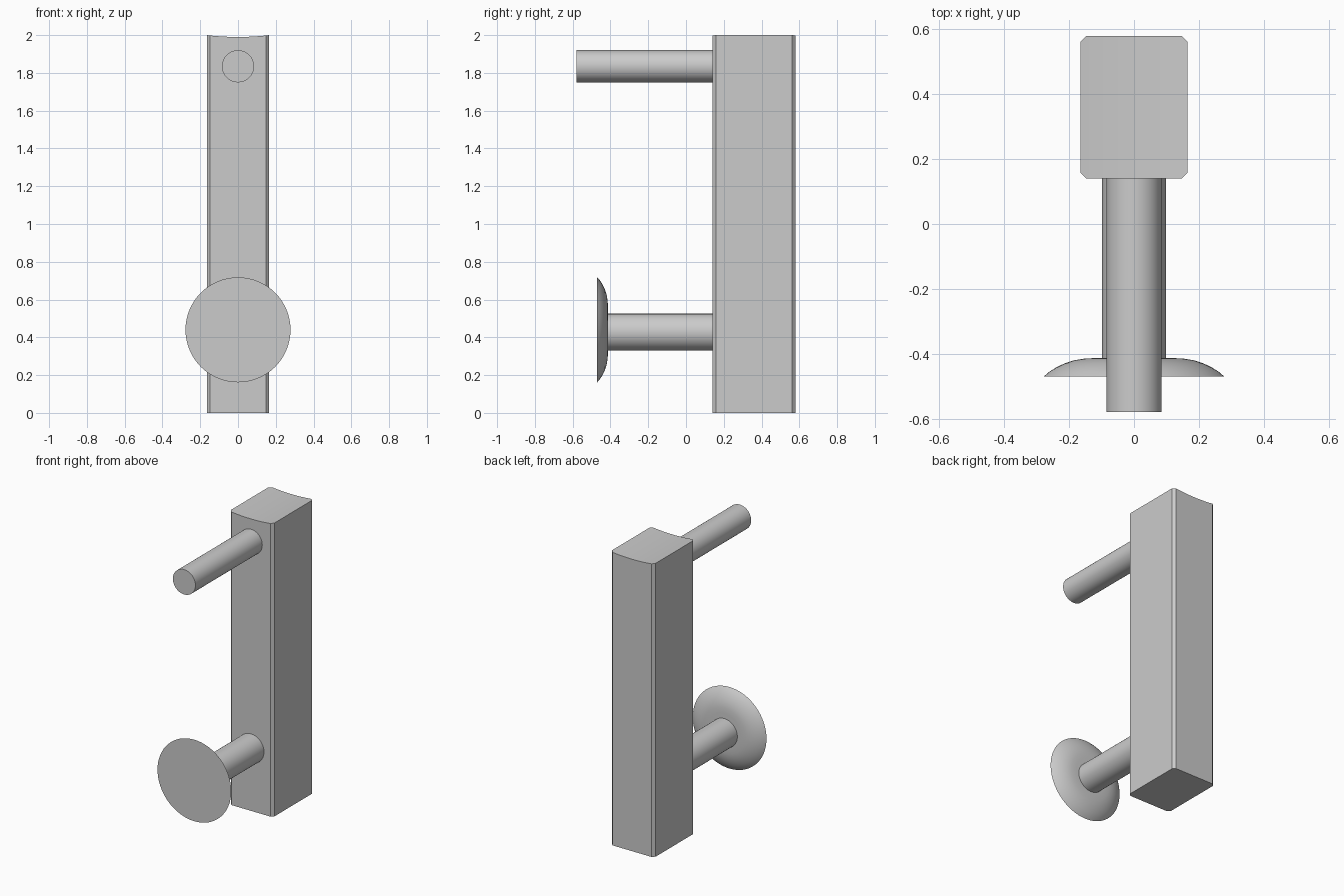
import bpy, bmesh, math
from mathutils import Matrix

cube = bpy.data.objects.get("Cube")
if cube:
    bpy.data.objects.remove(cube, do_unlink=True)

grey = bpy.data.materials.new("plain_grey")
grey.use_nodes = True
colour = (0.6, 0.6, 0.6, 1)
grey.diffuse_color = colour
grey.node_tree.nodes["Principled BSDF"].inputs["Base Color"].default_value = colour


def finish(name, bm):
    """Turn a bmesh into a named, shaded object."""
    bmesh.ops.recalc_face_normals(bm, faces=bm.faces)
    mesh = bpy.data.meshes.new(name)
    bm.to_mesh(mesh)
    bm.free()
    obj = bpy.data.objects.new(name, mesh)
    bpy.context.collection.objects.link(obj)
    mesh.materials.append(grey)
    bpy.ops.object.select_all(action='DESELECT')
    obj.select_set(True)
    bpy.context.view_layer.objects.active = obj
    bpy.ops.object.shade_smooth_by_angle(angle=math.radians(30))
    return obj


def lathe(name, profile, z, segments=64):
    """Revolve (radius, y) points around a front-to-back axis at height z."""
    bm = bmesh.new()
    rings = []
    for r, y in profile:
        angles = [math.tau * i / segments for i in range(segments)]
        rings.append([bm.verts.new((r * math.cos(a), y, z + r * math.sin(a))) for a in angles])
    for a, b in zip(rings, rings[1:]):
        for i in range(segments):
            j = (i + 1) % segments
            bm.faces.new((a[i], a[j], b[j], b[i]))
    bm.faces.new(rings[0])
    bm.faces.new(rings[-1])
    return finish(name, bm)


def post(half_x, front, back, height, chamfer, dip, steps=16):
    """Chamfered upright whose top is a shallow trough across its width."""
    inner = half_x - chamfer
    xs = [-inner + 2 * inner * i / steps for i in range(steps + 1)]
    outline = [(-half_x, front + chamfer)] + [(x, front) for x in xs]
    outline += [(half_x, front + chamfer), (half_x, back - chamfer)]
    outline += [(x, back) for x in reversed(xs)] + [(-half_x, back - chamfer)]
    bm = bmesh.new()
    low = [bm.verts.new((x, y, 0)) for x, y in outline]
    top = [bm.verts.new((x, y, height - dip * (1 - (x / half_x) ** 2))) for x, y in outline]
    n = len(outline)
    for i in range(n):
        j = (i + 1) % n
        bm.faces.new((low[i], low[j], top[j], top[i]))
    bm.faces.new(low)
    # The outline mirrors front to back, so opposite points join into strips
    for i in range(n // 2 - 1):
        bm.faces.new((top[i], top[i + 1], top[n - 2 - i], top[n - 1 - i]))
    return finish("upright_post", bm)


# Upright body
post(0.165, 0.14, 0.58, 2.0, 0.018, 0.01)

# Pegs, sunk slightly into the post
lathe("upper_peg", [(0.085, -0.58), (0.085, 0.15)], 1.835)
lathe("lower_peg", [(0.098, -0.43), (0.098, 0.15)], 0.427)

# Flat-faced disc with a domed back
dome = [(0.278, -0.47), (0.262, -0.456), (0.24, -0.442), (0.215, -0.43),
        (0.185, -0.42), (0.155, -0.415), (0.12, -0.413)]
lathe("end_disc", dome, 0.44)
